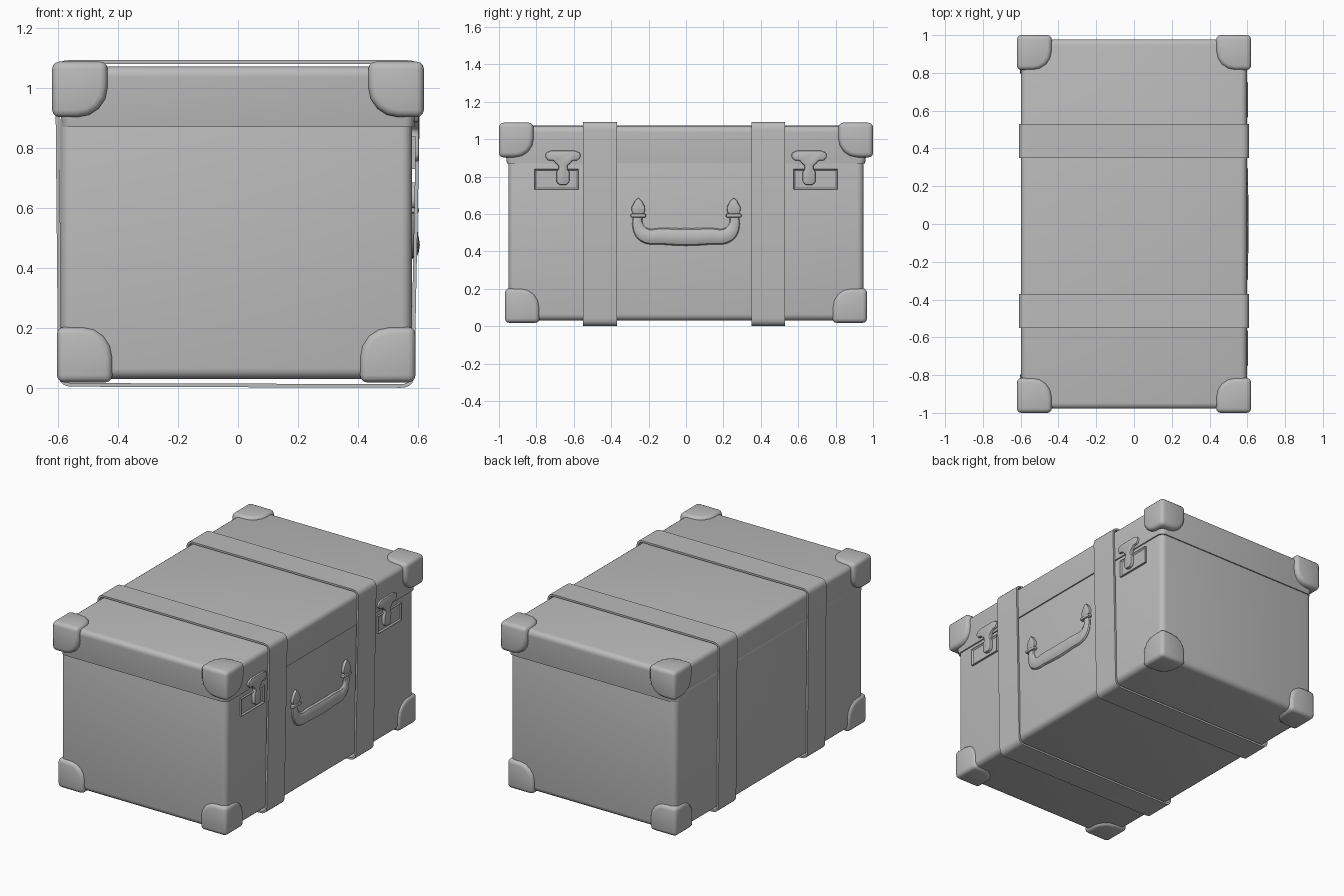
import bpy, bmesh, math
from mathutils import Vector

cube = bpy.data.objects.get("Cube")
if cube:
    bpy.data.objects.remove(cube, do_unlink=True)

grey = bpy.data.materials.new("plain grey")
grey.use_nodes = True
grey.diffuse_color = (0.5, 0.5, 0.5, 1)
grey.node_tree.nodes["Principled BSDF"].inputs["Base Color"].default_value = (0.5, 0.5, 0.5, 1)


def finish(obj, bevel=0, segments=3, angle=40):
    """Give an object its material, a rounded edge and smooth shading."""
    obj.data.materials.append(grey)
    bpy.ops.object.select_all(action='DESELECT')
    obj.select_set(True)
    bpy.context.view_layer.objects.active = obj
    if bevel:
        mod = obj.modifiers.new("Rounded edges", 'BEVEL')
        mod.width, mod.segments = bevel, segments
        mod.limit_method, mod.angle_limit = 'ANGLE', math.radians(angle)
        bpy.ops.object.modifier_apply(modifier=mod.name)
    bpy.ops.object.shade_smooth_by_angle(angle=math.radians(35))
    return obj


def to_object(name, bm):
    bmesh.ops.recalc_face_normals(bm, faces=bm.faces[:])
    mesh = bpy.data.meshes.new(name)
    bm.to_mesh(mesh)
    bm.free()
    obj = bpy.data.objects.new(name, mesh)
    bpy.context.collection.objects.link(obj)
    return obj


def box_bm(lo, hi):
    bm = bmesh.new()
    bmesh.ops.create_cube(bm, size=1)
    lo, hi = Vector(lo), Vector(hi)
    for v in bm.verts:
        v.co = (lo + hi) / 2 + v.co * (hi - lo)
    return bm


def prism(points, direction):
    """Extrude an outline of 3D points along a direction."""
    bm = bmesh.new()
    face = bm.faces.new([bm.verts.new(p) for p in points])
    grown = bmesh.ops.extrude_face_region(bm, geom=[face])
    moved = [g for g in grown["geom"] if isinstance(g, bmesh.types.BMVert)]
    bmesh.ops.translate(bm, vec=direction, verts=moved)
    return bm


def side_plate(name, outline, x0, x1, bevel):
    bm = prism([(x0, y, z) for y, z in outline], (x1 - x0, 0, 0))
    return finish(to_object(name, bm), bevel, 2)


# Case body
finish(to_object("case_body", box_bm((-0.592, -0.95, 0.03), (0.58, 0.95, 0.93))), 0.035, 4)

# Lid, flaring slightly towards the top
bm = box_bm((-0.6, -0.982, 0.87), (0.6, 0.982, 1.072))
for v in bm.verts:
    if v.co.z < 0.9:
        v.co.x *= 0.98
        v.co.y *= 0.975
rim = [e for e in bm.edges if any(v.co.z > 0.9 for v in e.verts)]
bmesh.ops.bevel(bm, geom=rim, offset=0.035, segments=4, profile=0.5, affect='EDGES')
finish(to_object("lid", bm))


# Straps: thin closed loops around the case
def loop_outline(inset):
    corners = [Vector((-0.6 + inset, 0.004 + inset)), Vector((0.588 - inset, inset)),
               Vector((0.61 - inset, 1.093 - inset)), Vector((-0.61 + inset, 1.093 - inset))]
    radius = 0.045 - inset
    outline = []
    for i, c in enumerate(corners):
        a = c + (corners[i - 1] - c).normalized() * radius
        b = c + (corners[(i + 1) % 4] - c).normalized() * radius
        for k in range(6):
            t = k / 5
            outline.append(a * (1 - t) ** 2 + c * 2 * t * (1 - t) + b * t * t)
    return outline


for name, y0 in (("front_strap", -0.55), ("rear_strap", 0.35)):
    bm = bmesh.new()
    rings = []
    for inset, y in ((0, y0), (0, y0 + 0.18), (0.012, y0 + 0.18), (0.012, y0)):
        rings.append([bm.verts.new((p.x, y, p.y)) for p in loop_outline(inset)])
    for r in range(4):
        a, b = rings[r], rings[(r + 1) % 4]
        for i in range(len(a)):
            j = (i + 1) % len(a)
            bm.faces.new((a[i], a[j], b[j], b[i]))
    finish(to_object(name, bm))


# Corner caps: each rounded off where its three inner edges meet
def corner_cap(name, outer, signs, size):
    outer = Vector(outer)
    inner = Vector([o - s * size for o, s in zip(outer, signs)])
    lo = [min(a, b) for a, b in zip(outer, inner)]
    hi = [max(a, b) for a, b in zip(outer, inner)]
    bm = box_bm(lo, hi)
    tip = min(bm.verts, key=lambda v: (v.co - inner).length)
    bmesh.ops.bevel(bm, geom=list(tip.link_edges), offset=0.1, segments=4,
                    profile=0.5, affect='EDGES')
    finish(to_object(name, bm), 0.024, 3, 50)


for sx, side in ((-1, "right"), (1, "left")):
    for sy, end in ((-1, "front"), (1, "rear")):
        corner_cap(f"{end}_{side}_top_cap", (sx * 0.62, sy, 1.088), (sx, sy, 1), 0.185)
        corner_cap(f"{end}_{side}_bottom_cap", (sx * 0.598 - 0.006, sy * 0.968, 0.018),
                   (sx, sy, -1), 0.185)

# Latches: framed base plate with a winged clasp
half_clasp = [(0, 0.94), (0.06, 0.94), (0.09, 0.928), (0.096, 0.908), (0.08, 0.887),
              (0.05, 0.885), (0.036, 0.868), (0.024, 0.86), (0.024, 0.84),
              (0.034, 0.825), (0.034, 0.77), (0.018, 0.755)]
for s, end in ((-1, "front"), (1, "rear")):
    y0, y1 = sorted((s * 0.575, s * 0.81))
    bm = box_bm((0.57, y0, 0.73), (0.592, y1, 0.84))
    face = max(bm.faces, key=lambda f: f.calc_center_median().x)
    bmesh.ops.inset_region(bm, faces=[face], thickness=0.012)
    bmesh.ops.translate(bm, vec=(-0.008, 0, 0), verts=face.verts[:])
    finish(to_object(end + "_latch_plate", bm))
    outline = half_clasp + [(-y, z) for y, z in reversed(half_clasp[1:])]
    side_plate(end + "_latch_clasp", [(s * 0.658 + y, z) for y, z in outline], 0.57, 0.604, 0.007)

# Handle grip: a flattened tube, thickest in the middle
half_grip = [(0.255, 0.6, 0.022), (0.258, 0.54, 0.029), (0.225, 0.49, 0.04), (0.12, 0.481, 0.045)]
path = [(-y, z, r) for y, z, r in half_grip] + [(0, 0.477, 0.047)] + half_grip[::-1]
curve = bpy.data.curves.new("handle_grip", 'CURVE')
curve.dimensions = '3D'
curve.bevel_depth = 1
curve.bevel_resolution = 4
curve.use_fill_caps = True
curve.resolution_u = 6
spline = curve.splines.new('BEZIER')
spline.bezier_points.add(len(path) - 1)
for point, (y, z, r) in zip(spline.bezier_points, path):
    point.co = (0, y, z)
    point.radius = r
    point.handle_left_type = point.handle_right_type = 'AUTO'
grip = bpy.data.objects.new("handle_grip", curve)
bpy.context.collection.objects.link(grip)
bpy.context.view_layer.objects.active = grip
bpy.ops.object.select_all(action='DESELECT')
grip.select_set(True)
bpy.ops.object.convert(target='MESH')
grip = bpy.context.view_layer.objects.active
for v in grip.data.vertices:
    v.co.x = 0.584 + v.co.x * 0.48
finish(grip)

# Handle mounts: pointed plates with a collar below
half_mount = [(0, 0.688), (0.02, 0.668), (0.037, 0.635), (0.036, 0.612), (0.022, 0.598)]
for s, end in ((-1, "front"), (1, "rear")):
    outline = half_mount + [(-y, z) for y, z in reversed(half_mount[1:])]
    side_plate(end + "_handle_mount", [(s * 0.255 + y, z) for y, z in outline], 0.57, 0.598, 0.008)
    y = s * 0.255
    collar = box_bm((0.57, y - 0.042, 0.582), (0.604, y + 0.042, 0.602))
    finish(to_object(end + "_handle_collar", collar), 0.008, 2)
